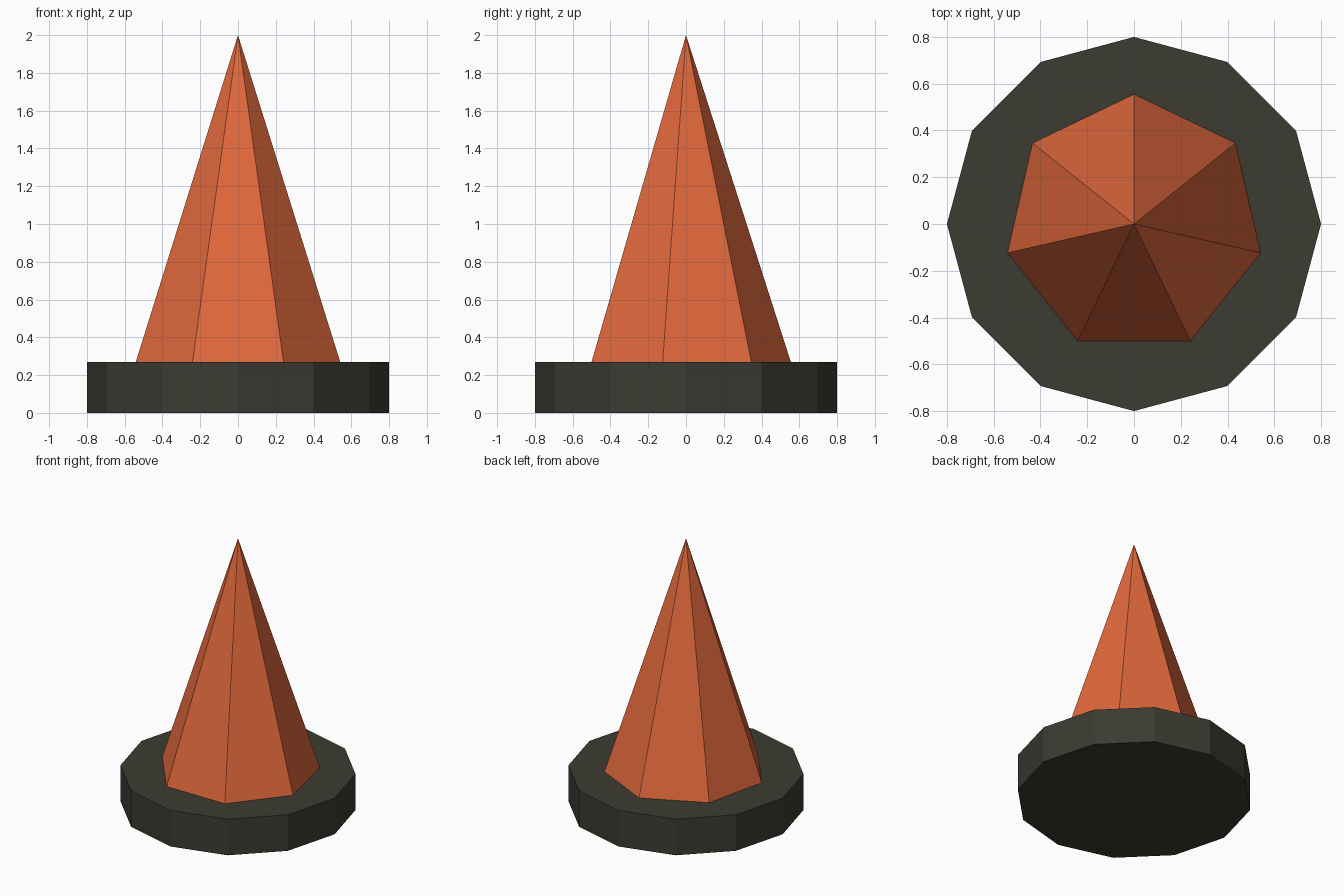
import bpy

cube = bpy.data.objects.get("Cube")
if cube:
    bpy.data.objects.remove(cube, do_unlink=True)


def make_material(name, rgb):
    mat = bpy.data.materials.new(name)
    mat.use_nodes = True
    colour = (*rgb, 1.0)
    mat.diffuse_color = colour
    mat.node_tree.nodes["Principled BSDF"].inputs["Base Color"].default_value = colour
    return mat


def add_part(name, sides, bottom_radius, top_radius, z_low, z_high, mat):
    bpy.ops.mesh.primitive_cone_add(
        vertices=sides, radius1=bottom_radius, radius2=top_radius,
        depth=z_high - z_low, location=(0, 0, (z_low + z_high) / 2))
    part = bpy.context.object
    part.name = part.data.name = name
    part.data.materials.append(mat)
    return part


BASE_TOP = 0.27
orange = make_material("orange", (0.75, 0.14, 0.045))
charcoal = make_material("charcoal", (0.045, 0.043, 0.032))

# Twelve-sided foot
add_part("base", 12, 0.8, 0.8, 0, BASE_TOP, charcoal)

# Seven-sided pointed body, one corner towards the back
add_part("cone_body", 7, 0.555, 0, BASE_TOP, 2, orange)
